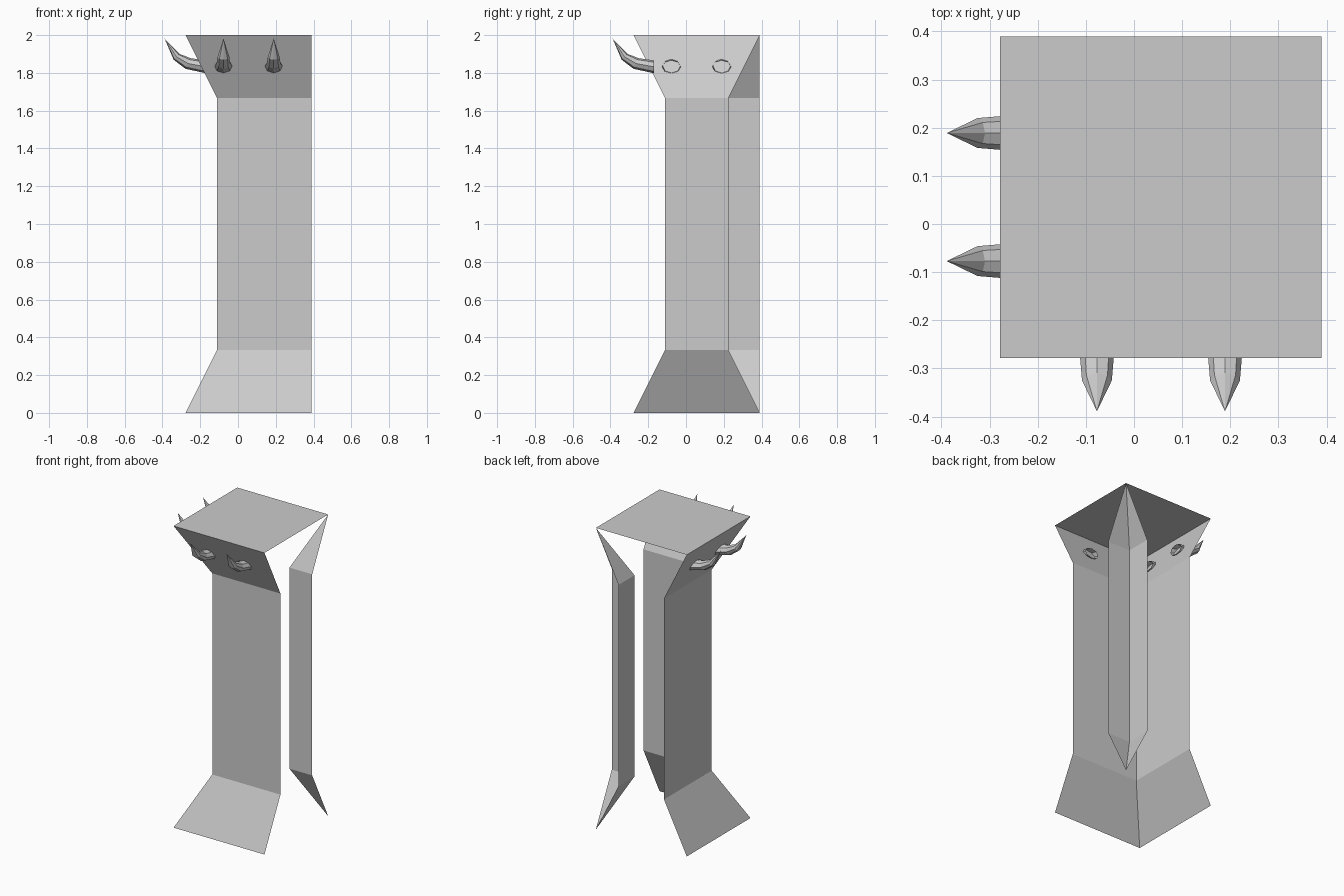
import bpy, bmesh, math
from mathutils import Vector

if "Cube" in bpy.data.objects:
    bpy.data.objects.remove(bpy.data.objects["Cube"])

E = 0.389  # open ends of the corner piece


def finish(bm, name):
    bmesh.ops.remove_doubles(bm, verts=bm.verts, dist=0.0005)
    bmesh.ops.dissolve_degenerate(bm, edges=bm.edges, dist=0.0005)
    me = bpy.data.meshes.new(name)
    bm.to_mesh(me)
    bm.free()
    ob = bpy.data.objects.new(name, me)
    bpy.context.collection.objects.link(ob)
    return ob


def wall(name, levels, flip):
    """Corner wall sheet: an L-shaped chain lofted through (height, corner) levels."""
    bm = bmesh.new()
    rows = [[bm.verts.new(p) for p in ((E, c, z), (c, c, z), (c, E, z))] for z, c in levels]
    for lo, hi in zip(rows, rows[1:]):
        for i in range(2):
            f = [lo[i], lo[i + 1], hi[i + 1], hi[i]]
            bm.faces.new(f[::-1] if not flip else f)
    return finish(bm, name)


# outer and inner faces of the flared corner wall
H = (0, 1 / 3, 5 / 3, 2)
outer = wall("outer_wall", list(zip(H, (-0.278, -0.111, -0.111, -0.278))), False)
inner = wall("inner_wall", list(zip(H, (E, 0.222, 0.222, E))), True)

# flat top
bm = bmesh.new()
bm.faces.new([bm.verts.new(p) for p in ((-0.278, -0.278, 2), (E, -0.278, 2), (E, E, 2), (-0.278, E, 2))])
finish(bm, "top_cap")


def spike(name, along, on_front):
    """Curved horn: squashed octagon rings along a bent path, ending in a point."""
    # outward position, height, half width, half thickness, tilt in degrees
    rings = ((0.17, 1.832, 0.050, 0.034, 0),
             (0.265, 1.85, 0.036, 0.031, 25),
             (0.325, 1.885, 0.031, 0.022, 45))
    bm = bmesh.new()

    def place(side, out, z):
        return Vector((along + side, -out, z)) if on_front else Vector((-out, along - side, z))

    loops = []
    for out, z, w, h, tilt in rings:
        t = math.radians(tilt)
        loop = []
        for k in range(8):
            a = k * math.pi / 4
            s, u = w * math.cos(a), h * math.sin(a)
            loop.append(bm.verts.new(place(s, out - u * math.sin(t), z + u * math.cos(t))))
        loops.append(loop)
    tip = bm.verts.new(place(0, 0.389, 1.982))
    for k in range(8):
        n = (k + 1) % 8
        for a, b in zip(loops, loops[1:]):
            bm.faces.new((a[k], a[n], b[n], b[k]))
        bm.faces.new((loops[-1][k], loops[-1][n], tip))
    finish(bm, name)


# two spikes on each outer face
for i, pos in enumerate((-0.077, 0.189)):
    spike(f"front_spike_{i + 1}", pos, True)
    spike(f"left_spike_{i + 1}", pos, False)
